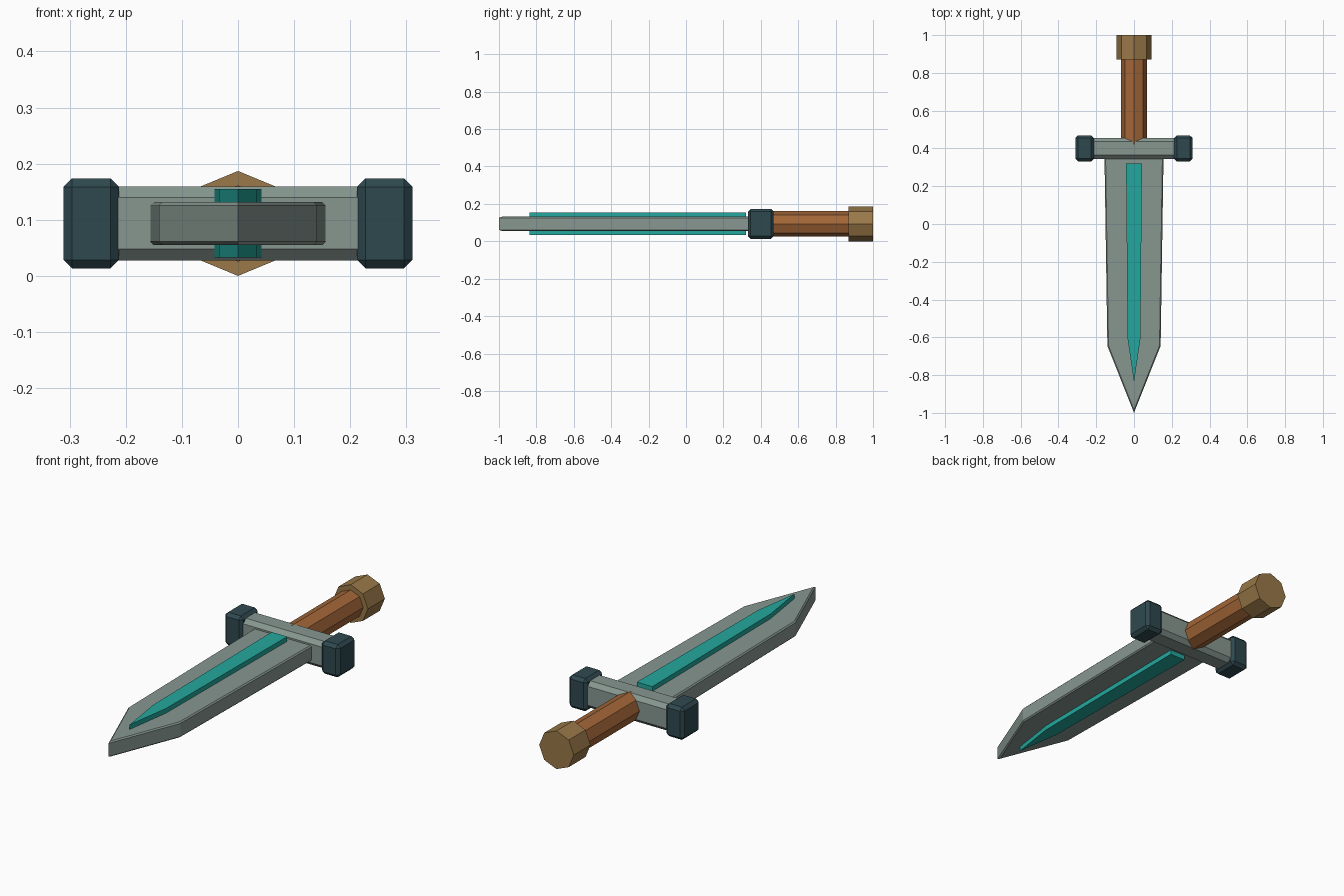
import bpy, bmesh, math
from mathutils import Matrix, Vector

if "Cube" in bpy.data.objects:
    bpy.data.objects.remove(bpy.data.objects["Cube"])

ZC = 0.0935  # height of the sword's long axis


def material(name, rgb):
    m = bpy.data.materials.new(name)
    m.diffuse_color = (*rgb, 1)
    m.use_nodes = True
    m.node_tree.nodes["Principled BSDF"].inputs["Base Color"].default_value = m.diffuse_color
    return m


STEEL = material("grey_steel", (0.245, 0.31, 0.28))
TEAL = material("teal_inlay", (0.017, 0.39, 0.34))
DARK = material("dark_slate", (0.028, 0.066, 0.078))
WOOD = material("brown_grip", (0.37, 0.135, 0.04))
BRASS = material("dull_brass", (0.32, 0.19, 0.065))


def finish(bm, name, mat):
    bmesh.ops.recalc_face_normals(bm, faces=bm.faces)
    me = bpy.data.meshes.new(name)
    bm.to_mesh(me)
    bm.free()
    me.materials.append(mat)
    ob = bpy.data.objects.new(name, me)
    bpy.context.collection.objects.link(ob)
    return ob


def chamfer(bm, width, rule):
    edges = [e for e in bm.edges if rule((e.verts[1].co - e.verts[0].co).normalized())]
    bmesh.ops.bevel(bm, geom=edges, offset=width, segments=1, affect='EDGES', profile=0.5)


def pointed_plate(name, half, thick, mat, width=0):
    """Extrude a mirrored half outline [(x, y)...] that ends in a point."""
    outline = half + [(-x, y) for x, y in reversed(half) if x > 0]
    bm = bmesh.new()
    face = bm.faces.new([bm.verts.new((x, y, ZC - thick / 2)) for x, y in outline])
    ext = bmesh.ops.extrude_face_region(bm, geom=[face])
    bmesh.ops.translate(bm, vec=(0, 0, thick),
                        verts=[g for g in ext["geom"] if isinstance(g, bmesh.types.BMVert)])
    if width:
        chamfer(bm, width, lambda d: abs(d.z) < 0.1)
    return finish(bm, name, mat)


def block(name, centre, size, mat, width, rule):
    bm = bmesh.new()
    bmesh.ops.create_cube(bm, size=1, matrix=Matrix.Translation(Vector(centre)) @ Matrix.Diagonal((*size, 1)))
    chamfer(bm, width, rule)
    return finish(bm, name, mat)


def octagon_rod(name, radius, y0, y1, mat):
    """Eight-sided rod along y with a corner pointing up."""
    bm = bmesh.new()
    rot = Matrix.Rotation(math.pi / 2, 4, 'X')
    bmesh.ops.create_cone(bm, cap_ends=True, segments=8, radius1=radius, radius2=radius,
                          depth=y1 - y0, matrix=Matrix.Translation((0, (y0 + y1) / 2, ZC)) @ rot)
    return finish(bm, name, mat)


# Blade and the raised inlay that shows on both faces
pointed_plate("blade", [(0.157, 0.40), (0.141, -0.645), (0, -1.0)], 0.076, STEEL, 0.006)
pointed_plate("blade_inlay", [(0.042, 0.32), (0.034, -0.605), (0, -0.837)], 0.122, TEAL)

# Cross guard with chamfered long edges, and its end caps
block("guard", (0, 0.40, ZC), (0.46, 0.112, 0.132), STEEL, 0.02, lambda d: abs(d.x) > 0.9)
for side, label in ((-1, "left"), (1, "right")):
    block("guard_cap_" + label, (side * 0.2615, 0.40, ZC), (0.099, 0.138, 0.16),
          DARK, 0.015, lambda d: True)

# Grip and pommel
octagon_rod("grip", 0.068, 0.42, 0.90, WOOD)
octagon_rod("pommel", 0.0935, 0.87, 1.0, BRASS)
